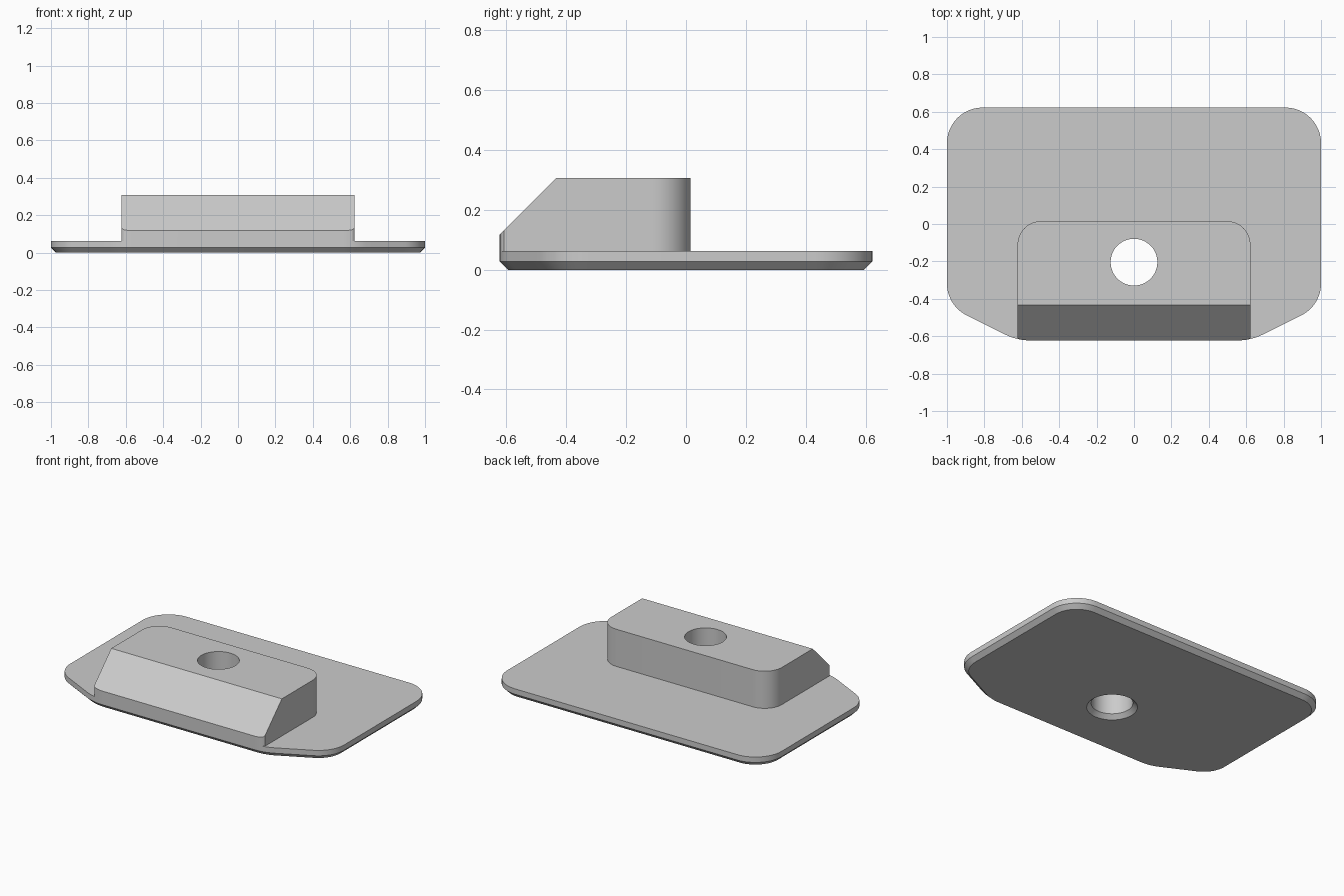
import bpy, bmesh, math
from mathutils import Vector

cube = bpy.data.objects.get("Cube")
if cube:
    bpy.data.objects.remove(cube)

BACK, FRONT = 0.6225, -0.6225
PLATE_TOP, BLOCK_TOP, CHAMFER = 0.0625, 0.3075, 0.027
BLOCK_X, HOLE_R, HOLE_Y = 0.6225, 0.125, -0.204

grey = bpy.data.materials.new("plain grey")
grey.use_nodes = True
grey.diffuse_color = (0.6, 0.6, 0.6, 1)
grey.node_tree.nodes["Principled BSDF"].inputs["Base Color"].default_value = grey.diffuse_color


def fillet(prev, corner, nxt, radius, steps=12):
    """Arc points and outward normals for a clockwise outline corner."""
    c = Vector(corner)
    a, b = (c - Vector(prev)).normalized(), (Vector(nxt) - c).normalized()
    na, nb = Vector((-a.y, a.x)), Vector((-b.y, b.x))
    turn = na.angle(nb)
    centre = c - a * radius * math.tan(turn / 2) - na * radius
    start = math.atan2(na.y, na.x)
    arc = []
    for i in range(steps + 1):
        t = start - turn * i / steps
        n = Vector((math.cos(t), math.sin(t)))
        arc.append((centre + n * radius, n))
    return arc


def mirrored(half):
    """Complete the right-hand half of an outline across x = 0."""
    flip = lambda v: Vector((-v.x, v.y))
    return half + [(flip(p), flip(n)) for p, n in reversed(half)]


def loft(outline, levels):
    """Solid through copies of the outline at (height, inset) levels."""
    bm = bmesh.new()
    rings = [[bm.verts.new((*(p - n * inset), z)) for p, n in outline]
             for z, inset in levels]
    for low, high in zip(rings, rings[1:]):
        for i in range(len(low)):
            j = (i + 1) % len(low)
            bm.faces.new((low[i], low[j], high[j], high[i]))
    bm.faces.new(rings[0])
    bm.faces.new(rings[-1])
    bmesh.ops.recalc_face_normals(bm, faces=bm.faces)
    return bm


def finish(bm, name):
    mesh = bpy.data.meshes.new(name)
    bmesh.ops.recalc_face_normals(bm, faces=bm.faces)
    bm.to_mesh(mesh)
    bm.free()
    mesh.materials.append(grey)
    ob = bpy.data.objects.new(name, mesh)
    bpy.context.collection.objects.link(ob)
    return ob


# Base plate: rounded back corners, tapered front corners, bevelled underside
side_corner, nose_corner = (1, -0.436), (0.625, FRONT)
nose = fillet(side_corner, nose_corner, (0, FRONT), 0.3)
plate_half = (fillet((0, BACK), (1, BACK), side_corner, 0.19)
              + fillet((1, BACK), side_corner, nose_corner, 0.19) + nose)
plate = finish(loft(mirrored(plate_half),
                    [(0, CHAMFER), (CHAMFER, 0), (PLATE_TOP, 0)]), "base_plate")

# Raised block: rounded at the back, following the plate's nose at the front
nose_part = [pn for pn in nose if pn[0].x < BLOCK_X]
edge = Vector((BLOCK_X, -0.608))
block_half = (fillet((0, 0.015), (BLOCK_X, 0.015), edge, 0.125)
              + [(edge, Vector((1, 0)))] + nose_part)
bm = loft(mirrored(block_half), [(PLATE_TOP, 0), (BLOCK_TOP, 0)])
# Sloping front face
cut = bmesh.ops.bisect_plane(bm, geom=bm.verts[:] + bm.edges[:] + bm.faces[:],
                             plane_co=(0, -0.432, BLOCK_TOP),
                             plane_no=(0, -1, 1), clear_outer=True)
bmesh.ops.contextual_create(
    bm, geom=[e for e in cut["geom_cut"] if isinstance(e, bmesh.types.BMEdge)])
block = finish(bm, "raised_block")

# Through hole with a countersink underneath
circle = []
for i in range(48):
    t = math.tau * i / 48
    n = Vector((math.cos(t), math.sin(t)))
    circle.append((n * HOLE_R + Vector((0, HOLE_Y)), n))
cutter = finish(loft(circle, [(-CHAMFER, -2 * CHAMFER), (CHAMFER, 0), (0.5, 0)]),
                "hole_cutter")
cutter.hide_render = True

for ob in (plate, block):
    bpy.ops.object.select_all(action="DESELECT")
    ob.select_set(True)
    bpy.context.view_layer.objects.active = ob
    mod = ob.modifiers.new("hole", "BOOLEAN")
    mod.operation, mod.solver, mod.object = "DIFFERENCE", "EXACT", cutter
    bpy.ops.object.modifier_apply(modifier=mod.name)
    bpy.ops.object.shade_smooth_by_angle(angle=math.radians(25))

bpy.data.objects.remove(cutter)
